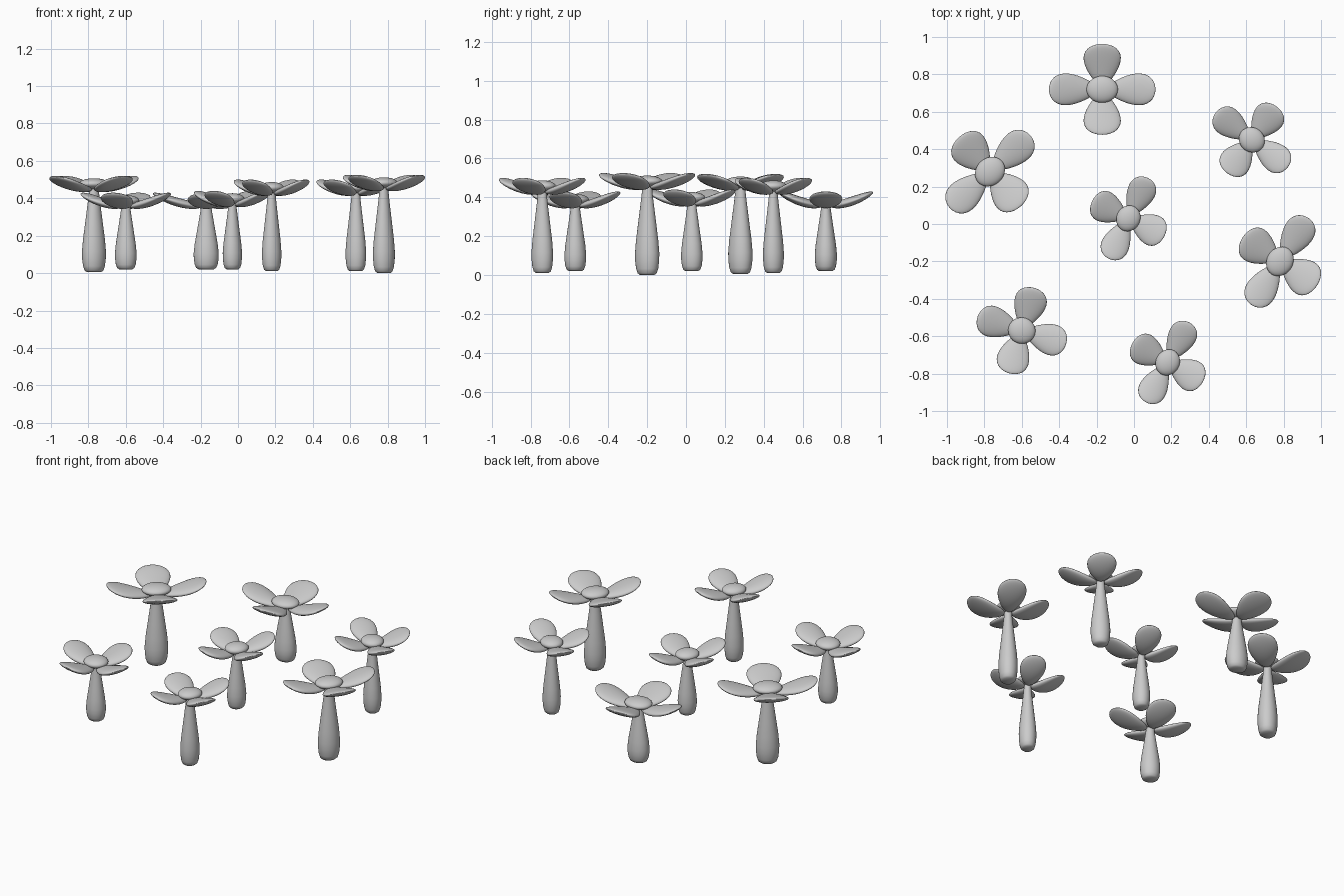
import bpy, bmesh, math
from mathutils import Matrix, Vector

cube = bpy.data.objects.get("Cube")
if cube:
    bpy.data.objects.remove(cube, do_unlink=True)

grey = bpy.data.materials.new("light grey")
grey.use_nodes = True
colour = (0.6, 0.6, 0.6, 1)
grey.diffuse_color = colour
grey.node_tree.nodes["Principled BSDF"].inputs["Base Color"].default_value = colour


def finish(bm, name, place):
    """Turn a bmesh into a smooth grey object, moved into place."""
    bm.transform(place)
    bmesh.ops.recalc_face_normals(bm, faces=bm.faces)
    for face in bm.faces:
        face.smooth = True
    mesh = bpy.data.meshes.new(name)
    bm.to_mesh(mesh)
    bm.free()
    mesh.materials.append(grey)
    obj = bpy.data.objects.new(name, mesh)
    bpy.context.collection.objects.link(obj)


def sphere():
    bm = bmesh.new()
    bmesh.ops.create_uvsphere(bm, u_segments=28, v_segments=18, radius=1)
    return bm


def stem(name, place, bottom, top):
    # Bulbous foot tapering to a thin neck
    profile = [(0, 0), (.14, 0), (.185, .02), (.215, .07), (.233, .16), (.235, .24),
               (.215, .38), (.175, .56), (.135, .74), (.105, .88), (.09, 1)]
    bm = bmesh.new()
    verts = [bm.verts.new((r, 0, bottom + (top - bottom) * h)) for r, h in profile]
    edges = [bm.edges.new(pair) for pair in zip(verts, verts[1:])]
    bmesh.ops.spin(bm, geom=verts + edges, axis=(0, 0, 1), cent=(0, 0, 0),
                   angle=math.tau, steps=28)
    bmesh.ops.remove_doubles(bm, verts=bm.verts, dist=0.0005)
    finish(bm, name, place)


def petal(name, place, angle, height):
    # Flattened drop, broad towards the tip and curling upward
    bm = sphere()
    bm.transform(Matrix.Rotation(math.pi / 2, 4, 'Y'))
    for v in bm.verts:
        x, y, z = v.co
        t = max(0, (x + 1) / 2)
        v.co = Vector((.08 + .92 * t,
                       .327 * y * (1 + .4 * x),
                       .024 * z + height - .073 + .068 * t ** 1.6))
    bm.transform(Matrix.Rotation(angle, 4, 'Z'))
    finish(bm, name, place)


def disc(name, place, height):
    bm = sphere()
    bm.transform(Matrix.Translation((0, 0, height - .043)) @ Matrix.Diagonal((.295, .295, .03, 1)))
    finish(bm, name, place)


# x, y, turn in degrees, length of first and second petal pair, height, foot
flowers = [
    (-.17, .72, 0, .285, .243, .43, .02),
    (-.77, .28, 42, .29, .248, .52, .005),
    (.63, .45, 53, .222, .242, .50, .01),
    (-.03, .03, 64, .24, .215, .44, .02),
    (.78, -.20, 57, .278, .237, .525, 0),
    (-.60, -.57, 73, .238, .248, .43, .02),
    (.18, -.74, 61, .243, .215, .50, .01),
]
for n, (x, y, turn, first, second, height, foot) in enumerate(flowers, 1):
    place = (Matrix.Translation((x, y, 0)) @ Matrix.Rotation(math.radians(turn), 4, 'Z')
             @ Matrix.Diagonal((first, second, 1, 1)))
    stem(f"stem_{n}", place, foot, height - .05)
    disc(f"flower_centre_{n}", place, height)
    for k in range(4):
        petal(f"petal_{n}_{k + 1}", place, k * math.pi / 2, height)
